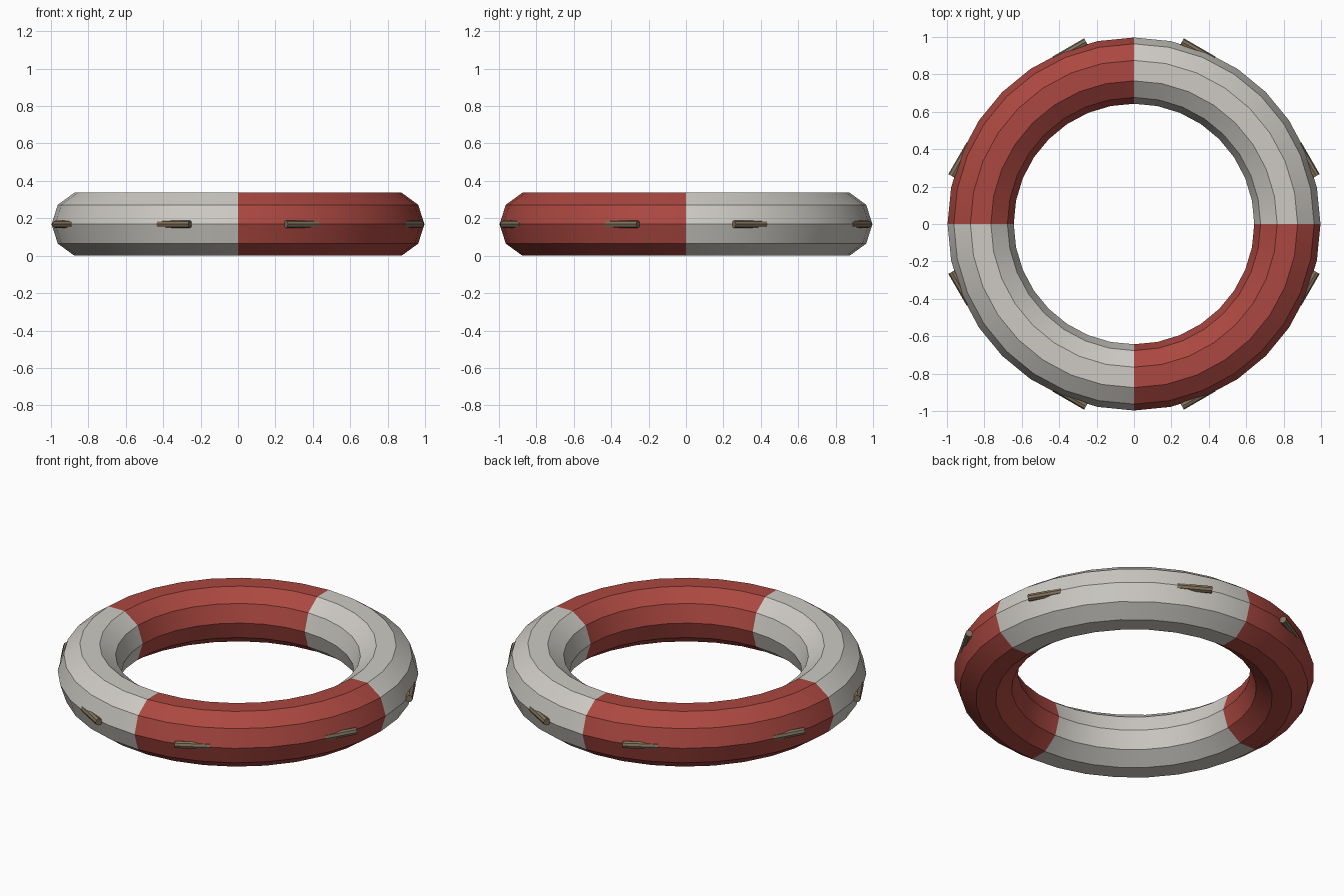
import bpy, bmesh, math
from mathutils import Matrix, Vector

cube = bpy.data.objects.get("Cube")
if cube:
    bpy.data.objects.remove(cube, do_unlink=True)


def material(name, rgb):
    m = bpy.data.materials.new(name)
    m.use_nodes = True
    m.diffuse_color = (*rgb, 1)
    m.node_tree.nodes["Principled BSDF"].inputs["Base Color"].default_value = (*rgb, 1)
    return m


red = material("red", (0.41, 0.064, 0.052))
white = material("off white", (0.61, 0.59, 0.55))
tan = material("rope tan", (0.22, 0.165, 0.105))

MAJOR, MINOR = 0.82, 0.177
MID_Z = MINOR * math.sin(math.radians(72))

# Ring: ten-sided section, sharp along the section edges and smooth around
bpy.ops.mesh.primitive_torus_add(major_segments=32, minor_segments=10,
                                 major_radius=MAJOR, minor_radius=MINOR,
                                 location=(0, 0, MID_Z))
ring = bpy.context.object
ring.name = "float_ring"
ring.data.materials.append(white)
ring.data.materials.append(red)
bpy.ops.object.shade_smooth_by_angle(angle=math.radians(30))

# Alternate quarters are red
for p in ring.data.polygons:
    p.material_index = int(p.center.x * p.center.y < 0)


# Rope stubs: short octagonal rods leaving the outer edge along a tangent
def rope_stub(index, angle, side):
    out = Vector((math.cos(angle), math.sin(angle), 0))
    along = Vector((-out.y, out.x, 0)) * side
    start, end, radius = 0.07, 0.265, 0.021
    mesh = bpy.data.meshes.new(f"rope_stub_{index}")
    bm = bmesh.new()
    bmesh.ops.create_cone(bm, cap_ends=True, segments=8, radius1=radius,
                          radius2=radius, depth=end - start)
    centre = out * 0.972 + along * (start + end) / 2 + Vector((0, 0, MID_Z))
    turn = along.to_track_quat("Z", "Y").to_matrix().to_4x4()
    bmesh.ops.transform(bm, matrix=Matrix.Translation(centre) @ turn, verts=bm.verts)
    bm.to_mesh(mesh)
    bm.free()
    mesh.materials.append(tan)
    bpy.context.collection.objects.link(bpy.data.objects.new(mesh.name, mesh))


# One stub on each side of every colour seam
for i in range(4):
    seam = i * math.pi / 2
    rope_stub(2 * i, seam + math.radians(30), -1)
    rope_stub(2 * i + 1, seam - math.radians(30), 1)
